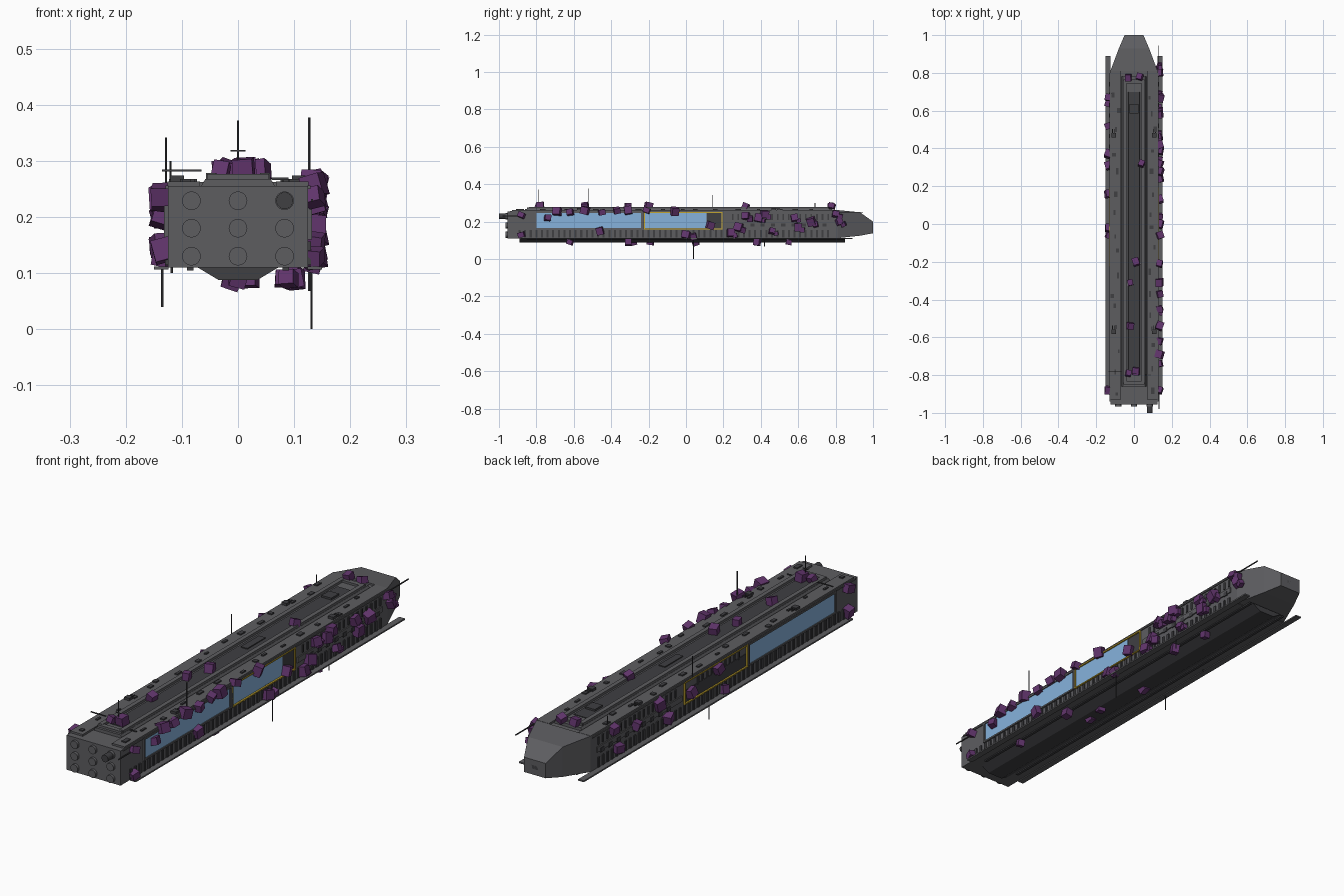
import bpy, bmesh, math, random
from mathutils import Matrix, Vector, Euler

random.seed(7)


def material(name, rgb):
    m = bpy.data.materials.new(name)
    m.diffuse_color = (*rgb, 1)
    return m


HULL = material("hull_grey", (0.11, 0.11, 0.118))
DARK = material("dark_grey", (0.05, 0.05, 0.055))
PURPLE = material("crate_purple", (0.12, 0.035, 0.15))
BLUE = material("field_blue", (0.24, 0.45, 0.72))
YELLOW = material("trim_yellow", (0.55, 0.38, 0.03))


def finish(name, bm, mat):
    bmesh.ops.recalc_face_normals(bm, faces=bm.faces)
    me = bpy.data.meshes.new(name)
    bm.to_mesh(me)
    bm.free()
    me.materials.append(mat)
    ob = bpy.data.objects.new(name, me)
    bpy.context.collection.objects.link(ob)
    return ob


def boxes(name, items, mat):
    """One object from many (centre, size[, rotation]) boxes."""
    bm = bmesh.new()
    for it in items:
        rot = Euler(it[2]) if len(it) > 2 else Euler((0, 0, 0))
        bmesh.ops.create_cube(bm, size=1, matrix=Matrix.LocRotScale(Vector(it[0]), rot, Vector(it[1])))
    return finish(name, bm, mat)


def loft(name, sections, mat):
    """Skin sections (y, [(x, z), ...]) along y and cap the ends."""
    bm = bmesh.new()
    rings = [[bm.verts.new((x, y, z)) for x, z in pts] for y, pts in sections]
    for a, b in zip(rings, rings[1:]):
        for i in range(len(a)):
            j = (i + 1) % len(a)
            bm.faces.new((a[i], a[j], b[j], b[i]))
    bm.faces.new(rings[0])
    bm.faces.new(rings[-1])
    return finish(name, bm, mat)


def rect(w, z0, z1):
    return [(-w, z0), (w, z0), (w, z1), (-w, z1)]


def trap(w0, w1, z0, z1):
    return [(-w0, z0), (w0, z0), (w1, z1), (-w1, z1)]


def cylinders(name, items, mat, axis="y", sides=20):
    """(centre, radius, length) cylinders along y or z."""
    bm = bmesh.new()
    rot = Euler((math.pi / 2, 0, 0)) if axis == "y" else Euler((0, 0, 0))
    for c, r, length in items:
        bmesh.ops.create_cone(bm, cap_ends=True, segments=sides, radius1=r, radius2=r, depth=length,
                              matrix=Matrix.LocRotScale(Vector(c), rot, None))
    return finish(name, bm, mat)


# Main hull, with nose tapering in two steps
loft("hull", [(-0.955, rect(0.125, 0.11, 0.255)), (0.81, rect(0.125, 0.11, 0.255))], HULL)
loft("nose", [(0.81, rect(0.125, 0.112, 0.262)), (0.93, rect(0.08, 0.125, 0.25)),
              (1.0, rect(0.05, 0.138, 0.2))], HULL)
boxes("nose_port", [((0, 0.998, 0.17), (0.03, 0.004, 0.016))], DARK)

# Keel under the hull
loft("keel", [(-0.89, trap(0.035, 0.075, 0.088, 0.112)), (0.85, trap(0.035, 0.075, 0.088, 0.112))], DARK)
boxes("keel_strips", [((s * 0.085, 0, 0.108), (0.012, 1.7, 0.006)) for s in (-1, 1)], DARK)

# Deck: edge plates, raised spine and channel rails
boxes("deck_plates", [((s * 0.097, -0.06, 0.257), (0.058, 1.74, 0.012)) for s in (-1, 1)], HULL)
loft("deck_spine", [(-0.86, trap(0.066, 0.058, 0.255, 0.268)), (0.78, trap(0.066, 0.058, 0.255, 0.268))], HULL)
loft("spine_channel", [(-0.8, trap(0.034, 0.03, 0.26, 0.271)), (0.7, trap(0.034, 0.03, 0.26, 0.271))], DARK)
boxes("spine_rails", [((s * 0.048, -0.04, 0.272), (0.018, 1.6, 0.013)) for s in (-1, 1)], HULL)
boxes("spine_cross_beams", [((0, y, 0.271), (0.11, 0.02, 0.012)) for y in (-0.84, 0.755)], HULL)
boxes("spine_hatch", [((0, 0.61, 0.274), (0.045, 0.05, 0.01)), ((0, 0.1, 0.272), (0.03, 0.12, 0.006))], DARK)

# Small deck fittings and turrets
fit = []
for s in (-1, 1):
    for i in range(16):
        fit.append(((s * random.uniform(0.08, 0.115), -0.88 + i * 0.105 + random.uniform(-0.03, 0.03), 0.264),
                    (random.uniform(0.008, 0.02), random.uniform(0.015, 0.035), 0.008)))
boxes("deck_fittings", fit, DARK)
tur = []
for s in (-1, 1):
    for y in (-0.57, 0.47):
        tur += [((s * 0.108, y, 0.267), (0.024, 0.024, 0.013))]
        tur += [((s * 0.108 + d, y + 0.018, 0.269), (0.004, 0.03, 0.004)) for d in (-0.006, 0.006)]
boxes("deck_turrets", tur, DARK)

# Bottom side rails
boxes("side_rails", [((s * 0.137, 0, 0.109), (0.026, 1.78, 0.006)) for s in (-1, 1)], HULL)
boxes("top_side_trim", [((s * 0.1265, -0.07, 0.253), (0.006, 1.74, 0.006)) for s in (-1, 1)], HULL)

# Vertical ribs low on both sides and along closed panels
ribs = []
for s in (-1, 1):
    for i in range(56):
        y = -0.89 + i * 0.03
        ribs.append(((s * 0.1265, y, 0.135), (0.007, 0.011, 0.042)))
        if y > 0.22 or (s < 0 and -0.2 < y < 0.12):
            ribs.append(((s * 0.126, y, 0.225), (0.005, 0.009, 0.032)))
boxes("side_ribs", ribs, DARK)
boxes("side_belts", [((s * 0.127, 0.49, 0.19), (0.006, 0.56, 0.022)) for s in (-1, 1)], HULL)
boxes("side_ports", [((s * 0.13, 0.3 + i * 0.055, 0.182), (0.004, 0.022, 0.018))
                     for s in (-1, 1) for i in range(9)], DARK)


def frame(s, y0, y1, z0, z1, t, x=0.128):
    ym, zm = (y0 + y1) / 2, (z0 + z1) / 2
    return [((s * x, ym, z), (0.008, y1 - y0 + t, t)) for z in (z0, z1)] + \
           [((s * x, y, zm), (0.008, t, z1 - z0 + t)) for y in (y0, y1)]


# Hangar openings with energy fields
fields, frames, trims = [], [], []
for s in (-1, 1):
    fields.append(((s * 0.126, -0.52, 0.206), (0.004, 0.56, 0.08)))
    frames += frame(s, -0.805, -0.232, 0.163, 0.249, 0.007)
    trims += frame(s, -0.222, 0.192, 0.161, 0.25, 0.005)
fields.append(((0.126, -0.055, 0.206), (0.004, 0.33, 0.08)))
boxes("energy_fields", fields, BLUE)
boxes("hangar_frames", frames, HULL)
boxes("hangar_trim", trims, YELLOW)
boxes("hangar_dark_doors", [((0.126, 0.15, 0.206), (0.003, 0.075, 0.08)),
                            ((-0.126, -0.015, 0.19), (0.003, 0.4, 0.05))], DARK)
boxes("hangar_pillar", [((s * 0.128, -0.228, 0.206), (0.008, 0.016, 0.09)) for s in (-1, 1)], DARK)

# Stern engines, one pushed further out
eng = [((x, -0.958, z), 0.0165, 0.016) for x in (-0.083, 0, 0.083) for z in (0.13, 0.18, 0.229)]
cylinders("engines", eng, HULL)
cylinders("extended_engine", [((0.083, -0.975, 0.229), 0.015, 0.05)], DARK)

# Masts and booms
masts = [(0.127, -0.52, 0.25, 0.377), (-0.128, 0.14, 0.25, 0.342), (0, -0.79, 0.27, 0.372),
         (0.131, 0.04, 0.0, 0.12), (-0.135, 0.04, 0.04, 0.11), (-0.12, 0.69, 0.25, 0.3),
         (0.127, 0.42, 0.068, 0.11), (-0.118, 0.3, 0.1, 0.11)]
cylinders("masts", [((x, y, (a + b) / 2), 0.0022, b - a) for x, y, a, b in masts], DARK, "z", 6)
boxes("booms", [((0.128, 0.87, 0.25), (0.004, 0.15, 0.004)), ((-0.1, -0.78, 0.283), (0.07, 0.004, 0.004)),
                ((0, -0.79, 0.318), (0.026, 0.004, 0.003)), ((0.075, -0.8, 0.268), (0.03, 0.004, 0.004)),
                ((0.132, -0.93, 0.23), (0.004, 0.1, 0.004))], DARK)

# Purple growth blocks: (y, z) on each flank, (x, y) above and below
right = [(-0.88, 0.235), (-0.88, 0.13), (-0.74, 0.22), (-0.69, 0.255), (-0.62, 0.25), (-0.54, 0.26), (-0.46, 0.15),
         (-0.45, 0.25), (-0.37, 0.26), (-0.31, 0.26), (-0.21, 0.26), (-0.06, 0.255), (0.0, 0.13), (0.04, 0.12),
         (0.13, 0.18), (0.24, 0.14), (0.28, 0.17), (0.32, 0.23), (0.39, 0.22), (0.42, 0.24), (0.46, 0.15),
         (0.58, 0.22), (0.6, 0.17), (0.67, 0.2), (0.8, 0.24), (0.82, 0.2)]
left = [(0.67, 0.24), (0.64, 0.15), (0.52, 0.2), (0.37, 0.23), (0.31, 0.15), (0.16, 0.2), (-0.02, 0.23),
        (-0.06, 0.13), (-0.88, 0.24), (-0.88, 0.14)]
top = [(0.03, 0.78), (-0.03, 0.775), (0.04, 0.32), (0.01, -0.2), (-0.02, -0.31), (-0.02, -0.54), (0.01, -0.78),
       (-0.03, -0.79)]
under = [(0.0, -0.28), (0.02, -0.19), (-0.01, 0.05), (0.1, 0.38), (0.1, -0.31), (0.09, -0.62), (0.08, 0.55)]
spots = [(0.135, y, z) for y, z in right] + [(-0.135, y, z) for y, z in left]
spots += [(x, y, 0.284) for x, y in top] + [(x, y, 0.09) for x, y in under]
crates = []
for p in spots:
    n = 2 if p[0] > 0.13 and p[1] > 0.2 else 1
    for k in range(n):
        size = random.uniform(0.03, 0.042) * (1 - 0.3 * k)
        c = (p[0], p[1] + k * 0.022, p[2] - k * 0.014)
        crates.append((c, (size * 0.9, size, size * random.uniform(0.8, 1.1)),
                       [random.uniform(-0.35, 0.35) for _ in range(3)]))
boxes("purple_blocks", crates, PURPLE)
